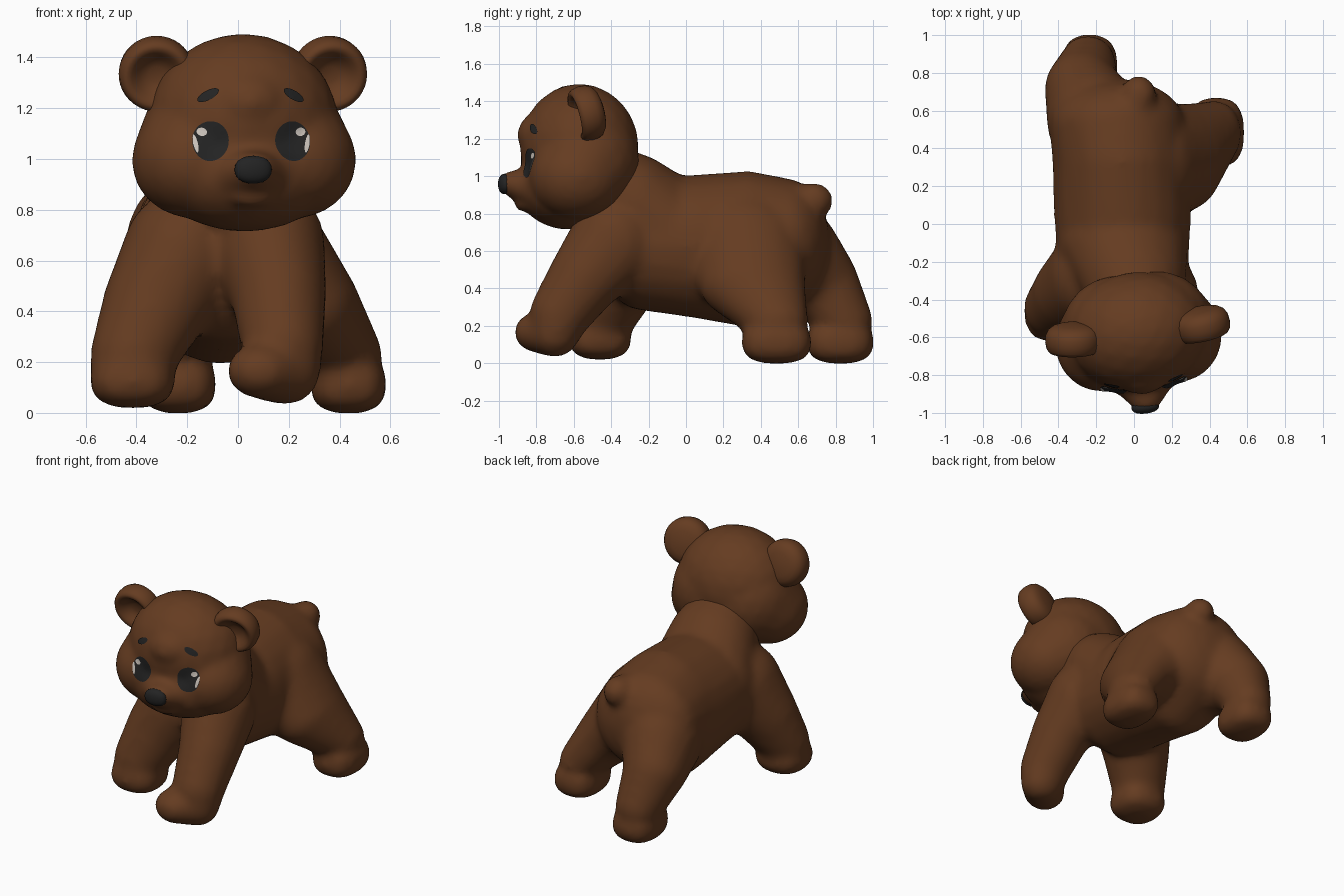
import bpy
import bmesh
from math import sin, cos, pi, copysign
from mathutils import Matrix, Vector

cube = bpy.data.objects.get("Cube")
if cube:
    bpy.data.objects.remove(cube, do_unlink=True)


def material(name, rgb):
    m = bpy.data.materials.new(name)
    m.use_nodes = True
    m.diffuse_color = (*rgb, 1)
    bsdf = next(n for n in m.node_tree.nodes if n.type == 'BSDF_PRINCIPLED')
    bsdf.inputs["Base Color"].default_value = (*rgb, 1)
    bsdf.inputs["Roughness"].default_value = 0.8
    return m


FUR = material("brown fur", (0.13, 0.045, 0.015))
DARK = material("soft black", (0.017, 0.017, 0.017))
GLINT = material("pale glint", (0.6, 0.55, 0.5))
HEAD_FRAME = Matrix.Translation((0.02, -0.58, 1.08)) @ Matrix.Rotation(0.12, 4, 'Z')


def finish(bm, name, mat, frame=Matrix()):
    for f in bm.faces:
        f.smooth = True
    me = bpy.data.meshes.new(name)
    bm.to_mesh(me)
    bm.free()
    me.materials.append(mat)
    ob = bpy.data.objects.new(name, me)
    ob.matrix_world = frame
    bpy.context.collection.objects.link(ob)
    return ob


def ellipsoid(bm, centre, radii, power=1):
    """Ellipsoid; a power below 1 makes it boxier."""
    made = bmesh.ops.create_icosphere(bm, subdivisions=3, radius=1)
    for v in made["verts"]:
        v.co = [c + r * copysign(abs(u) ** power, u) for c, r, u in zip(centre, radii, v.co)]


def chain(bm, stations, steps=6):
    """Sweep an ellipsoid through (x, y, z, rx, ry, rz) stations."""
    for a, b in zip(stations, stations[1:]):
        for i in range(steps + 1):
            s = [p + (q - p) * i / steps for p, q in zip(a, b)]
            ellipsoid(bm, s[:3], s[3:])


def fuse(ob, voxel, rounds):
    """Merge overlapping volumes into one soft skin."""
    r = ob.modifiers.new("fuse", 'REMESH')
    r.mode = 'VOXEL'
    r.voxel_size = voxel
    r.use_smooth_shade = True
    s = ob.modifiers.new("soften", 'SMOOTH')
    s.factor = 0.5
    s.iterations = rounds


# Torso with raised neck and broad rump
bm = bmesh.new()
chain(bm, [(0.01, -0.40, 0.92, 0.25, 0.2, 0.25),
           (-0.01, -0.27, 0.85, 0.29, 0.24, 0.27),
           (-0.06, -0.10, 0.68, 0.35, 0.25, 0.34)])
chain(bm, [(-0.06, -0.23, 0.63, 0.35, 0.25, 0.35),
           (-0.06, 0.05, 0.625, 0.365, 0.25, 0.385),
           (-0.07, 0.33, 0.61, 0.365, 0.25, 0.42),
           (-0.09, 0.53, 0.65, 0.36, 0.24, 0.34)])
# front right leg
chain(bm, [(-0.22, -0.28, 0.61, 0.24, 0.27, 0.27),
           (-0.32, -0.36, 0.43, 0.215, 0.215, 0.2),
           (-0.405, -0.44, 0.24, 0.178, 0.17, 0.15),
           (-0.415, -0.455, 0.16, 0.168, 0.16, 0.12)])
ellipsoid(bm, (-0.415, -0.46, 0.125), (0.168, 0.168, 0.107), 0.8)
# front left leg
chain(bm, [(0.12, -0.38, 0.65, 0.225, 0.24, 0.26),
           (0.16, -0.53, 0.47, 0.19, 0.2, 0.2),
           (0.175, -0.67, 0.27, 0.165, 0.165, 0.165),
           (0.185, -0.70, 0.16, 0.14, 0.13, 0.13),
           (0.09, -0.79, 0.165, 0.135, 0.13, 0.11)])
# hind right leg
chain(bm, [(-0.215, 0.56, 0.57, 0.25, 0.27, 0.28),
           (-0.275, 0.715, 0.44, 0.2, 0.205, 0.2),
           (-0.245, 0.845, 0.23, 0.15, 0.155, 0.14)])
ellipsoid(bm, (-0.235, 0.825, 0.11), (0.15, 0.18, 0.113), 0.75)
# hind left leg
chain(bm, [(0.10, 0.32, 0.60, 0.25, 0.33, 0.31),
           (0.28, 0.355, 0.42, 0.2, 0.285, 0.2),
           (0.425, 0.48, 0.23, 0.145, 0.175, 0.13)])
ellipsoid(bm, (0.435, 0.485, 0.11), (0.15, 0.188, 0.113), 0.75)
# tail
chain(bm, [(0.0, 0.6, 0.85, 0.1, 0.11, 0.11), (0.025, 0.685, 0.87, 0.095, 0.103, 0.097)], 3)
fuse(finish(bm, "body", FUR), 0.025, 8)

# Head with brow, cheeks, jaw and short muzzle
bm = bmesh.new()
ellipsoid(bm, (0, 0.01, 0.07), (0.375, 0.318, 0.345))
ellipsoid(bm, (0, -0.1, 0.14), (0.2, 0.225, 0.16))
for side in (-1, 1):
    chain(bm, [(side * 0.1, 0.035, 0.0, 0.3, 0.285, 0.3),
               (side * 0.2, -0.03, -0.085, 0.245, 0.255, 0.23)], 5)
ellipsoid(bm, (0, -0.05, -0.13), (0.36, 0.28, 0.237))
chain(bm, [(0, -0.2, -0.15, 0.2, 0.14, 0.13), (0, -0.34, -0.12, 0.09, 0.085, 0.07)])
ellipsoid(bm, (0, -0.28, -0.235), (0.09, 0.06, 0.035))
head = finish(bm, "head", FUR, HEAD_FRAME)
fuse(head, 0.02, 8)

# Cupped ears, turned from a profile of (radius, depth)
PROFILE = [(0, -0.01), (0.05, -0.015), (0.085, -0.045), (0.115, -0.075),
           (0.15, -0.06), (0.157, 0.03), (0.12, 0.075), (0, 0.09)]
for side, name in ((-1, "right_ear"), (1, "left_ear")):
    bm = bmesh.new()
    verts = [bm.verts.new((r, y, 0)) for r, y in PROFILE]
    edges = [bm.edges.new(pair) for pair in zip(verts, verts[1:])]
    bmesh.ops.spin(bm, geom=verts + edges, cent=(0, 0, 0), axis=(0, 1, 0),
                   angle=2 * pi, steps=20, use_duplicate=False)
    bmesh.ops.remove_doubles(bm, verts=bm.verts, dist=0.0005)
    bmesh.ops.recalc_face_normals(bm, faces=bm.faces)
    place = (Matrix.Translation((side * 0.342, 0.01, 0.257)) @ Matrix.Rotation(0.25, 4, 'X')
             @ Matrix.Rotation(side * 0.1, 4, 'Z'))
    ear = finish(bm, name, FUR, HEAD_FRAME @ place)
    ear.modifiers.new("round", 'SUBSURF').levels = 1

# Nose
bm = bmesh.new()
ellipsoid(bm, (-0.007, -0.39, -0.122), (0.074, 0.036, 0.055), 0.9)
finish(bm, "nose", DARK, HEAD_FRAME)


def plate(name, mat, x, z, rx, rz, tilt, lift, rings=6, n=32):
    """Oval patch laid onto the face."""
    bm = bmesh.new()
    rot = Matrix.Rotation(tilt, 3, 'Y')
    centre = Vector((x, -0.6, z))
    loops = [[bm.verts.new(centre + rot @ Vector((rx * k / rings * cos(2 * pi * i / n), 0,
                                                  rz * k / rings * sin(2 * pi * i / n))))
              for i in range(n)] for k in range(1, rings + 1)]
    bm.faces.new(loops[0])
    for a, b in zip(loops, loops[1:]):
        for i in range(n):
            j = (i + 1) % n
            bm.faces.new((a[i], b[i], b[j], a[j]))
    ob = finish(bm, name, mat, HEAD_FRAME)
    w = ob.modifiers.new("lay_on_face", 'SHRINKWRAP')
    w.target = head
    w.wrap_method = 'PROJECT'
    w.wrap_mode = 'ABOVE_SURFACE'
    w.use_project_y = True
    w.use_positive_direction = True
    w.use_negative_direction = False
    w.offset = lift


# Eyes, glints and brows
for side, label in ((-1, "right"), (1, "left")):
    ex = side * 0.162
    plate(label + "_eye", DARK, ex, -0.01, 0.071, 0.079, side * -0.15, 0.004)
    plate(label + "_eye_glint", GLINT, ex + side * 0.032, 0.026, 0.02, 0.017, 0, 0.007)
    plate(label + "_eye_rim", GLINT, ex + side * 0.059, -0.02, 0.009, 0.036, side * 0.2, 0.007)
    plate(label + "_brow", DARK, side * 0.167, 0.17, 0.045, 0.018, side * 0.5, 0.006)
